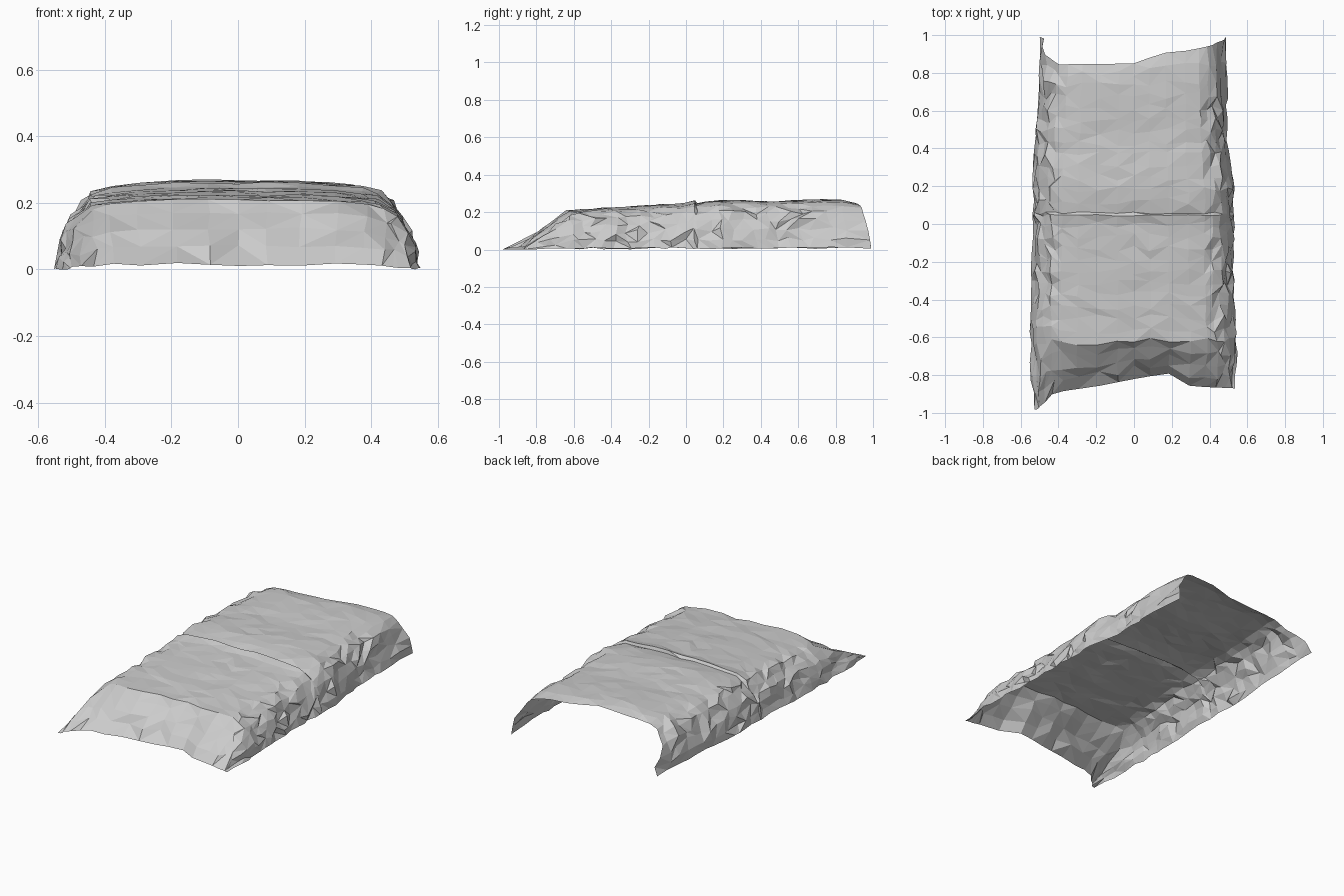
import bpy, bmesh, random

if "Cube" in bpy.data.objects:
    bpy.data.objects.remove(bpy.data.objects["Cube"])

random.seed(7)


def lerp(table, t):
    """Piecewise linear lookup in a list of (position, value) pairs."""
    if t <= table[0][0]:
        return table[0][1]
    for (a, va), (b, vb) in zip(table, table[1:]):
        if t <= b:
            return va + (vb - va) * (t - a) / (b - a)
    return table[-1][1]


# Lengthwise profile: height of the top, and half-widths of the hem
HEIGHT = [(-0.87, 0.018), (-0.8, 0.08), (-0.73, 0.14), (-0.63, 0.212), (-0.3, 0.232),
          (0.0, 0.25), (0.2, 0.268), (0.45, 0.26), (0.78, 0.272), (0.87, 0.255)]
LEFT = [(-0.87, 0.525), (-0.7, 0.55), (-0.3, 0.54), (0.2, 0.535), (0.55, 0.52), (0.87, 0.495)]
RIGHT = [(-0.87, 0.535), (-0.6, 0.545), (-0.3, 0.525), (0.2, 0.53), (0.4, 0.495), (0.87, 0.49)]

# Ragged front and back edges, y along x
FRONT = [(-0.54, -0.99), (-0.47, -0.96), (-0.41, -0.89), (-0.2, -0.86), (0.05, -0.81),
         (0.2, -0.79), (0.3, -0.86), (0.54, -0.87)]
BACK = [(-0.49, 0.99), (-0.46, 0.9), (-0.42, 0.845), (0.05, 0.85), (0.1, 0.9),
        (0.3, 0.92), (0.44, 0.95), (0.49, 0.99)]

# Half cross-section: fraction of half-width, fraction of height
SIDE = [(1.0, 0.04), (0.985, 0.22), (0.96, 0.42), (0.925, 0.6), (0.87, 0.76),
        (0.8, 0.87), (0.71, 0.94), (0.55, 0.98), (0.35, 0.995), (0.16, 1.0)]
SECTION = [(-x, z) for x, z in SIDE] + [(0, 1.0)] + SIDE[::-1]


def sheet_point(y, x_frac, z_frac, lift, edge):
    width = lerp(LEFT if x_frac < 0 else RIGHT, y)
    wall = abs(x_frac) > 0.78
    x = x_frac * width
    z = z_frac * lerp(HEIGHT, y) + lift * min(1, z_frac * 1.2)
    # stretch the end zones out to the ragged edges
    if y < -0.6:
        y += (lerp(FRONT, x) + 0.87) * (-0.6 - y) / 0.27
    elif y > 0.7:
        y += (lerp(BACK, x) - 0.87) * (y - 0.7) / 0.17
    # crumple the cloth, most along the hanging sides
    hem = z_frac < 0.1
    j = 0.016 if wall else 0.005
    x += random.uniform(-j, j) * (0.45 if hem else 1)
    if not edge:
        y += random.uniform(-1, 1) * (0.006 if lift else 0.02)
    z += random.uniform(-1, 1) * (0.005 if hem or edge else 0.012 if wall else 0.004)
    return (x, max(-1, min(1, y)), max(0.003, z))


# Rows along the length, with a raised seam fold near the middle
rows = [(-0.87 + i * 0.062, 0) for i in range(29)]
rows = [r for r in rows if abs(r[0] - 0.045) > 0.035 and r[0] < 0.84]
rows += [(0.045, 0.009), (0.058, -0.007), (0.87, 0)]
rows.sort()

bm = bmesh.new()
grid = []
for i, (y, lift) in enumerate(rows):
    edge = i in (0, len(rows) - 1)
    grid.append([bm.verts.new(sheet_point(y, fx, fz, lift, edge)) for fx, fz in SECTION])
for a, b in zip(grid, grid[1:]):
    for k in range(len(SECTION) - 1):
        q = (a[k], a[k + 1], b[k + 1], b[k])
        if random.random() < 0.5:
            bm.faces.new((q[0], q[1], q[2]))
            bm.faces.new((q[0], q[2], q[3]))
        else:
            bm.faces.new((q[0], q[1], q[3]))
            bm.faces.new((q[1], q[2], q[3]))

# Rest the hem on the ground
low = min(v.co.z for v in bm.verts)
for v in bm.verts:
    v.co.z -= low
bm.normal_update()

mesh = bpy.data.meshes.new("draped_cover")
bm.to_mesh(mesh)
bm.free()
cover = bpy.data.objects.new("draped_cover", mesh)
bpy.context.collection.objects.link(cover)
